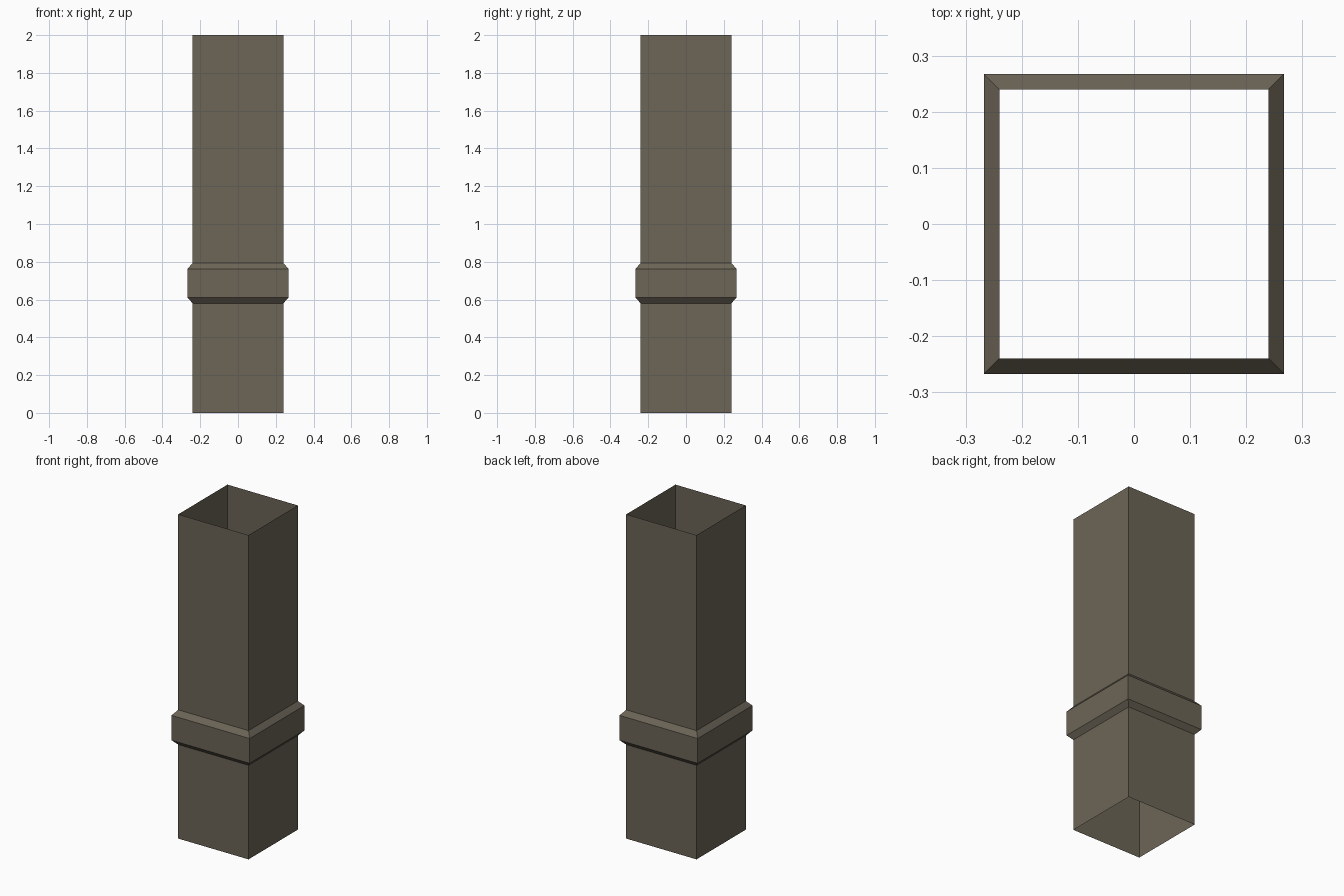
import bpy, bmesh

if "Cube" in bpy.data.objects:
    bpy.data.objects.remove(bpy.data.objects["Cube"])

# Single flat colour
mat = bpy.data.materials.new("dark taupe")
mat.diffuse_color = (0.15, 0.13, 0.095, 1)
mat.use_nodes = True
mat.node_tree.nodes["Principled BSDF"].inputs["Base Color"].default_value = mat.diffuse_color

# Half width and height of each square ring, bottom to top
profile = [(0.24, 0.0), (0.24, 0.58), (0.267, 0.61),
           (0.267, 0.763), (0.24, 0.794), (0.24, 2.0)]
corners = [(-1, -1), (1, -1), (1, 1), (-1, 1)]

# Hollow, open-ended square duct with a chamfered collar
bm = bmesh.new()
rings = [[bm.verts.new((r * x, r * y, z)) for x, y in corners] for r, z in profile]
for low, high in zip(rings, rings[1:]):
    for i in range(4):
        j = (i + 1) % 4
        bm.faces.new((low[i], low[j], high[j], high[i]))

mesh = bpy.data.meshes.new("square_duct")
bm.to_mesh(mesh)
bm.free()
mesh.materials.append(mat)
duct = bpy.data.objects.new("square_duct", mesh)
bpy.context.collection.objects.link(duct)
